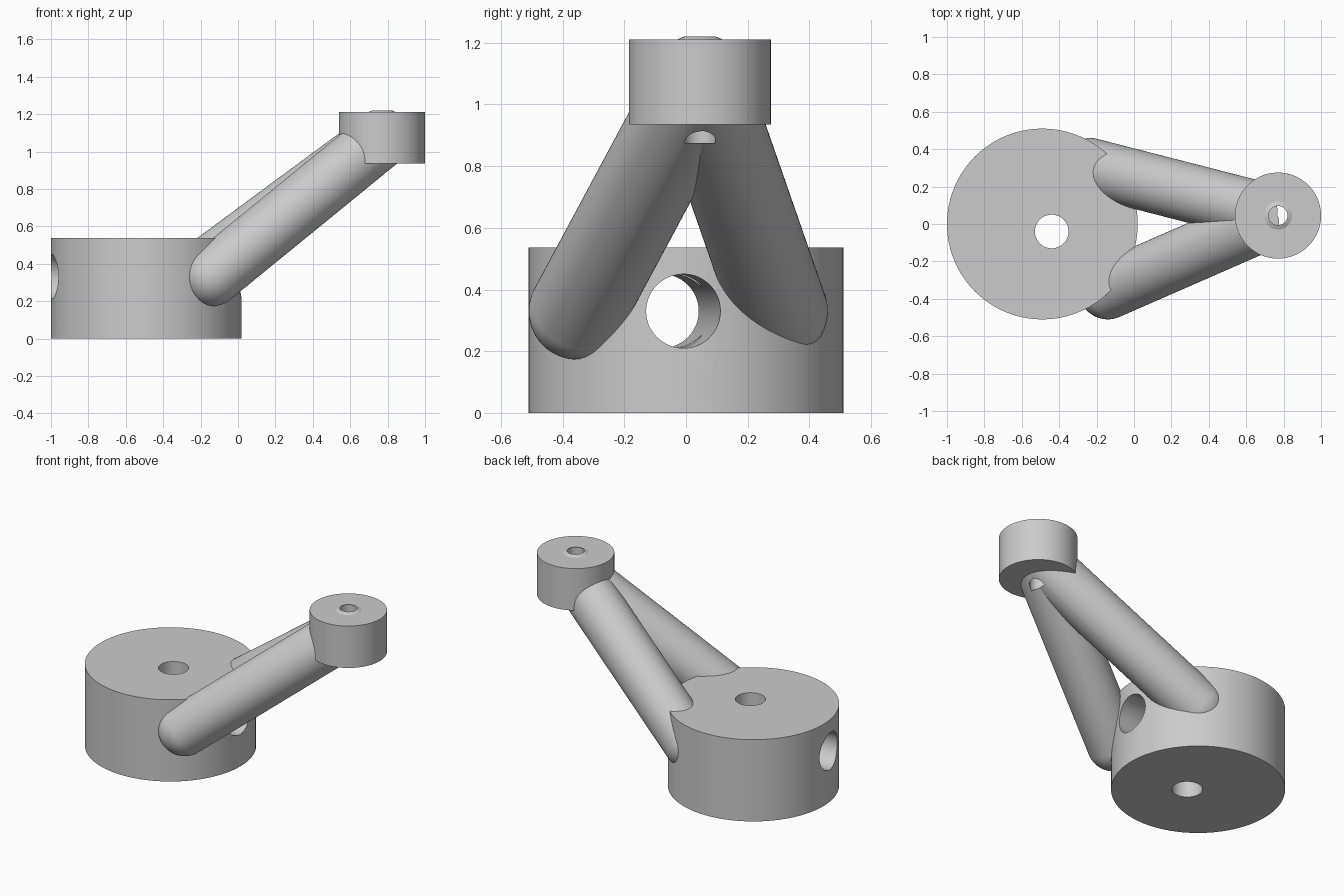
import bpy
import bmesh
import math
from mathutils import Vector, Matrix

if "Cube" in bpy.data.objects:
    bpy.data.objects.remove(bpy.data.objects["Cube"], do_unlink=True)

# One plain grey for the whole bracket
GREY = (0.6, 0.6, 0.6, 1.0)
grey = bpy.data.materials.new("plain_grey")
grey.use_nodes = True
grey.diffuse_color = GREY
grey.node_tree.nodes["Principled BSDF"].inputs["Base Color"].default_value = GREY

UP = Vector((0, 0, 1))


def make_object(name, bm, matrix):
    bm.transform(matrix)
    mesh = bpy.data.meshes.new(name)
    bm.to_mesh(mesh)
    bm.free()
    mesh.materials.append(grey)
    obj = bpy.data.objects.new(name, mesh)
    bpy.context.collection.objects.link(obj)
    return obj


def along(start, direction):
    """Matrix that moves the origin to start and turns z to direction."""
    turn = UP.rotation_difference(direction).to_matrix().to_4x4()
    return Matrix.Translation(start) @ turn


def rod(name, start, end, radius, sides=96):
    start, end = Vector(start), Vector(end)
    bm = bmesh.new()
    bmesh.ops.create_cone(bm, cap_ends=True, segments=sides, radius1=radius,
                          radius2=radius, depth=(end - start).length)
    return make_object(name, bm, along((start + end) / 2, end - start))


def round_arm(name, start, end, radius):
    """A ball stretched along its axis into a rod with domed ends."""
    start, end = Vector(start), Vector(end)
    bm = bmesh.new()
    bmesh.ops.create_uvsphere(bm, u_segments=64, v_segments=33, radius=radius)
    for v in bm.verts:
        if v.co.z > 0:
            v.co.z += (end - start).length
    return make_object(name, bm, along(start, end - start))


# Solid parts
HUB = (0.77, 0.045, 1.072)
base = rod("base_drum", (-0.49, 0, 0), (-0.49, 0, 0.537), 0.51)
hub = rod("top_hub", (0.77, 0.045, 0.935), (0.77, 0.045, 1.21), 0.23)
front_arm = round_arm("front_arm", (-0.14, -0.353, 0.33), HUB, 0.157)
back_arm = round_arm("back_arm", (-0.235, 0.303, 0.33), HUB, 0.157)

# Bores: upright and slightly skewed cross bore in the drum, blind bore in the hub
upright_bore = rod("upright_bore", (-0.44, -0.04, -0.2), (-0.44, -0.04, 0.8), 0.09, 64)
cross_bore = rod("cross_bore", (-1.44, -0.11, 0.33), (0.56, 0.03, 0.33), 0.12, 64)
hub_bore = rod("hub_bore", (0.77, 0.045, 0.875), (0.77, 0.045, 1.4), 0.051, 48)

cuts = {
    base: [upright_bore, cross_bore],
    hub: [hub_bore],
    front_arm: [hub_bore],
    back_arm: [hub_bore],
}
for part, cutters in cuts.items():
    for cutter in cutters:
        cutter.hide_render = True
        mod = part.modifiers.new(cutter.name, "BOOLEAN")
        mod.operation = "DIFFERENCE"
        mod.solver = "EXACT"
        mod.object = cutter

# Bake the cuts, drop the cutters and shade smooth with sharp rims
bpy.context.view_layer.update()
depsgraph = bpy.context.evaluated_depsgraph_get()
baked = {p: bpy.data.meshes.new_from_object(p.evaluated_get(depsgraph)) for p in cuts}
for part, mesh in baked.items():
    part.modifiers.clear()
    part.data = mesh
for cutter in (upright_bore, cross_bore, hub_bore):
    bpy.data.objects.remove(cutter, do_unlink=True)

bpy.ops.object.select_all(action="DESELECT")
for part in cuts:
    part.select_set(True)
bpy.context.view_layer.objects.active = base
bpy.ops.object.shade_smooth_by_angle(angle=math.radians(30))
